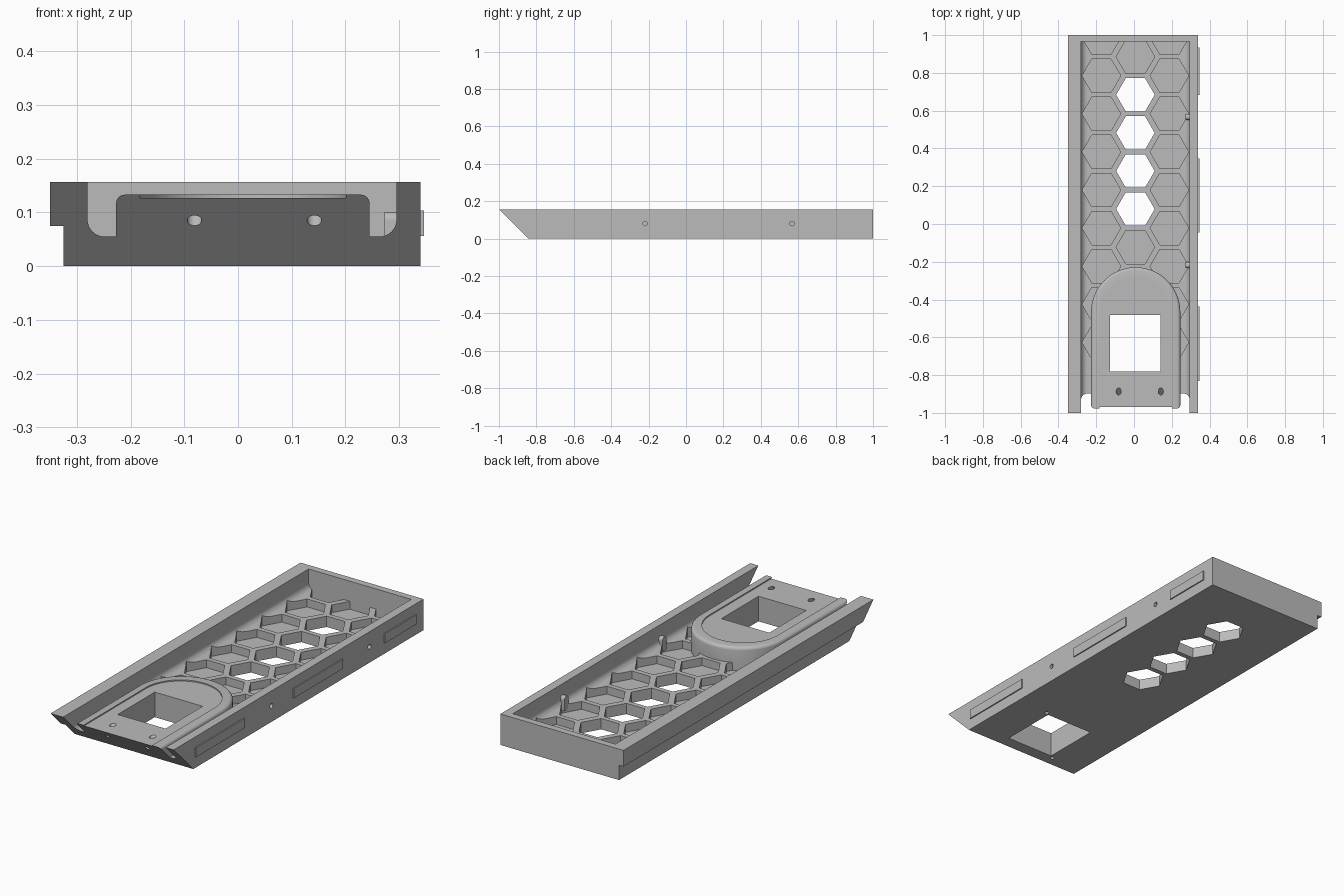
import bpy, bmesh, math
from mathutils import Vector, Matrix

if "Cube" in bpy.data.objects:
    bpy.data.objects.remove(bpy.data.objects["Cube"], do_unlink=True)

grey = bpy.data.materials.new("plain_grey")
grey.use_nodes = True
grey.diffuse_color = (0.5, 0.5, 0.5, 1)
grey.node_tree.nodes["Principled BSDF"].inputs["Base Color"].default_value = (0.5, 0.5, 0.5, 1)


def prism(name, polygons, start, end, axis="z", round_top=0):
    """Extrude closed 2D outlines along an axis: z (x,y), y (x,z) or x (y,z)."""
    place = {"z": lambda a, b, c: (a, b, c), "y": lambda a, b, c: (a, c, b),
             "x": lambda a, b, c: (c, a, b)}[axis]
    bm = bmesh.new()
    for outline in polygons:
        face = bm.faces.new([bm.verts.new(place(a, b, start)) for a, b in outline])
        grown = bmesh.ops.extrude_face_region(bm, geom=[face], use_keep_orig=True)["geom"]
        top = [g for g in grown if isinstance(g, bmesh.types.BMVert)]
        bmesh.ops.translate(bm, verts=top, vec=place(0, 0, end - start))
        if round_top:
            rim = [g for g in grown if isinstance(g, bmesh.types.BMEdge)]
            bmesh.ops.bevel(bm, geom=rim, offset=round_top, segments=4,
                            profile=0.5, affect="EDGES")
    bmesh.ops.recalc_face_normals(bm, faces=bm.faces)
    mesh = bpy.data.meshes.new(name)
    bm.to_mesh(mesh)
    bm.free()
    mesh.materials.append(grey)
    obj = bpy.data.objects.new(name, mesh)
    bpy.context.collection.objects.link(obj)
    return obj


def rect(x0, x1, y0, y1):
    return [(x0, y0), (x1, y0), (x1, y1), (x0, y1)]


def arc(cx, cy, r, a0, a1, n):
    angles = [math.radians(a0 + (a1 - a0) * i / n) for i in range(n + 1)]
    return [(cx + r * math.cos(a), cy + r * math.sin(a)) for a in angles]


def circle(cx, cy, r, n=24):
    return arc(cx, cy, r, 0, 360, n)[:-1]


def arch(cx, cy, r, front):
    return [(cx + r, front)] + arc(cx, cy, r, 0, 180, 40) + [(cx - r, front)]


def combine(target, tool, operation="DIFFERENCE"):
    """Apply one boolean and discard the tool."""
    mod = target.modifiers.new("combine", "BOOLEAN")
    mod.object, mod.operation, mod.solver = tool, operation, "EXACT"
    bpy.context.view_layer.objects.active = target
    bpy.ops.object.modifier_apply(modifier=mod.name)
    bpy.data.objects.remove(tool, do_unlink=True)


LEFT, RIGHT, BACK = -0.28, 0.295, 0.965
MID = (LEFT + RIGHT) / 2
TOP, FLOOR, POCKET = 0.157, 0.055, 0.015
PITCH, COLUMN, HEX_R = 0.2016, 0.18, 0.102
FIRST = 0.684

# Tray body with the overhanging lip on one side
tray = prism("tray", [[(-0.325, 0), (0.34, 0), (0.34, TOP), (-0.35, TOP),
                       (-0.35, 0.075), (-0.325, 0.075)]], -1.05, 1, "y")

# Open channel with rounded lower corners
fillet = 0.032
channel = ([(RIGHT, 0.3), (LEFT, 0.3)]
           + arc(LEFT + fillet, FLOOR + fillet, fillet, 180, 270, 8)
           + arc(RIGHT - fillet, FLOOR + fillet, fillet, 270, 360, 8))
combine(tray, prism("channel_cutter", [channel], -1.3, BACK, "y"))

# Honeycomb pockets, trimmed to the channel
hexes = []
for column in (-1, 0, 1):
    for row in range(-1, 5 if column == 0 else 8):
        y = FIRST - row * PITCH + abs(column) * PITCH / 2
        hexes.append(circle(MID + column * COLUMN, y, HEX_R, 6))
pockets = prism("pocket_cutter", hexes, POCKET, 0.14)
combine(pockets, prism("pocket_limit", [rect(LEFT, RIGHT, -1, BACK)], -0.1, 0.3), "INTERSECT")
combine(tray, pockets)

# Four open hexagons through the floor
holes = [circle(MID, FIRST - i * PITCH, HEX_R, 6) for i in range(4)]
combine(tray, prism("hex_hole_cutter", holes, -0.1, 0.1))

# Raised arched platform with a shallow recess
platform = prism("platform", [arch(0.009, -0.465, 0.236, -1.2)], 0.005, 0.133, "z", 0.016)
combine(platform, prism("recess_cutter", [arch(0.009, -0.475, 0.192, -1.3)], 0.127, 0.3))
combine(tray, platform, "UNION")

# Rectangular window and two small blind holes beside its lower corners
combine(tray, prism("window_cutter", [rect(-0.128, 0.14, -0.78, -0.483)], -0.1, 0.3))
combine(tray, prism("pin_cutter", [circle(0.157, -0.473, 0.01), circle(-0.145, -0.792, 0.01)],
                    -0.1, 0.04))

# Slanted front end
combine(tray, prism("slant_cutter", [[(-1.443, -0.2), (-0.643, -0.2), (-1.443, 0.6)]],
                    -1, 1, "x"))

# Screw holes square to the slanted end
screws = prism("screw_cutter", [circle(x, 0, 0.0135) for x in (-0.081, 0.142)], -0.2, 0.2)
screws.data.transform(Matrix.Translation(Vector((0, -0.9065, 0.1065)))
                      @ Matrix.Rotation(math.radians(-45), 4, "X"))
combine(tray, screws)

# Inner posts behind the side holes, then the holes themselves
SIDE_HOLES = (-0.218, 0.567)
posts = [arch(y, 0.085, 0.016, 0.03) for y in SIDE_HOLES]
combine(tray, prism("side_posts", posts, RIGHT - 0.022, RIGHT + 0.01, "x"), "UNION")
combine(tray, prism("side_hole_cutter", [circle(y, 0.081, 0.012) for y in SIDE_HOLES],
                    0.31, 0.5, "x"))

# Raised tabs along the side
tabs = [rect(y0, y1, 0.056, 0.104) for y0, y1 in ((-0.83, -0.437), (-0.045, 0.347), (0.683, 0.935))]
prism("side_tabs", tabs, 0.335, 0.346, "x")

# Smooth the rounded parts, keep edges crisp
bpy.ops.object.select_all(action="DESELECT")
tray.select_set(True)
bpy.context.view_layer.objects.active = tray
bpy.ops.object.shade_smooth_by_angle(angle=math.radians(30))
